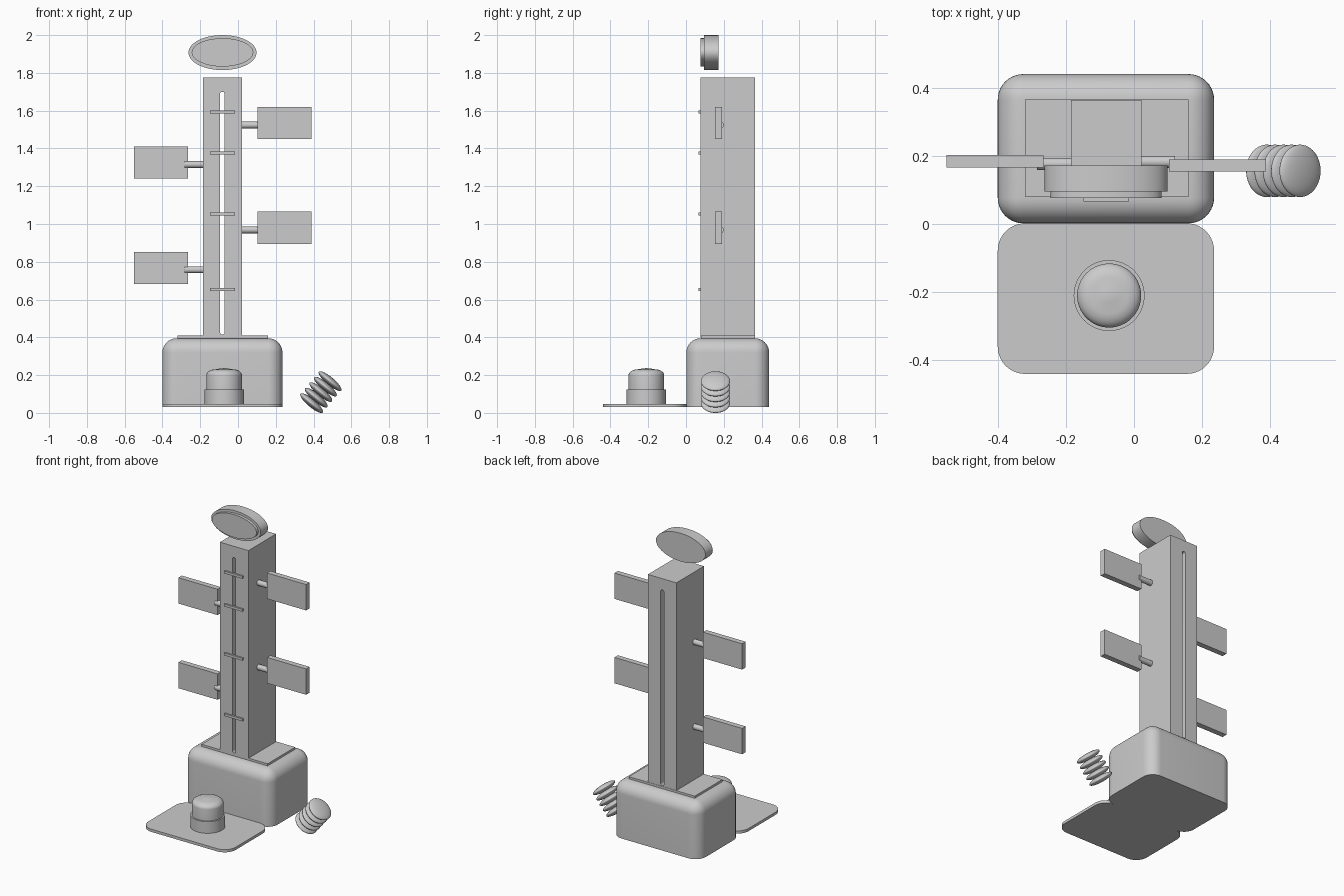
import bpy, bmesh, math
from mathutils import Matrix, Vector

if "Cube" in bpy.data.objects:
    bpy.data.objects.remove(bpy.data.objects["Cube"])


def finish(name, bm, smooth=True):
    bmesh.ops.recalc_face_normals(bm, faces=bm.faces)
    me = bpy.data.meshes.new(name)
    bm.to_mesh(me)
    bm.free()
    ob = bpy.data.objects.new(name, me)
    bpy.context.collection.objects.link(ob)
    if smooth:
        bpy.ops.object.select_all(action='DESELECT')
        ob.select_set(True)
        bpy.context.view_layer.objects.active = ob
        bpy.ops.object.shade_smooth_by_angle(angle=math.radians(35))
    return ob


def box(name, lo, hi, bevel=0, pick=None):
    """Box between two corners; pick(edge) chooses which edges get rounded."""
    lo, hi = Vector(lo), Vector(hi)
    bm = bmesh.new()
    bmesh.ops.create_cube(bm, size=1)
    bmesh.ops.scale(bm, vec=hi - lo, verts=bm.verts)
    bmesh.ops.translate(bm, vec=(lo + hi) / 2, verts=bm.verts)
    if bevel:
        bmesh.ops.bevel(bm, geom=[e for e in bm.edges if pick(e)], offset=bevel,
                        segments=10, profile=0.5, affect='EDGES')
    return finish(name, bm, bevel > 0)


def vertical(e):
    return abs(e.verts[0].co.z - e.verts[1].co.z) > 1e-4


def not_bottom(e):
    return max(v.co.z for v in e.verts) > 0.2


def along_y(e):
    return abs(e.verts[0].co.y - e.verts[1].co.y) > 1e-4


def lathe(name, profile, loc, steps=64):
    """Spin a (radius, height) profile about z."""
    bm = bmesh.new()
    vs = [bm.verts.new((r, 0, z)) for r, z in profile]
    es = [bm.edges.new(p) for p in zip(vs, vs[1:])]
    bmesh.ops.spin(bm, geom=vs + es, cent=(0, 0, 0), axis=(0, 0, 1),
                   angle=math.tau, steps=steps)
    bmesh.ops.remove_doubles(bm, verts=bm.verts, dist=1e-5)
    bmesh.ops.translate(bm, vec=loc, verts=bm.verts)
    return finish(name, bm)


def cylinder(name, center, rot, radii, depth, segs=64):
    """Closed elliptic cylinder, scaled by radii before being turned."""
    bm = bmesh.new()
    bmesh.ops.create_cone(bm, cap_ends=True, segments=segs, radius1=1, radius2=1, depth=depth)
    bmesh.ops.scale(bm, vec=(radii[0], radii[1], 1), verts=bm.verts)
    bmesh.ops.transform(bm, matrix=Matrix.Translation(center) @ rot, verts=bm.verts)
    return finish(name, bm)


# Base block, its top plate and the flat front platform
box("base_block", (-0.40, 0.002, 0.03), (0.235, 0.44, 0.395), 0.075, not_bottom)
box("base_top_plate", (-0.32, 0.079, 0.385), (0.16, 0.366, 0.409))
box("front_platform", (-0.40, -0.44, 0.03), (0.235, 0.002, 0.048), 0.08, vertical)

# Tower with a round-ended slot cut right through
tower = box("tower", (-0.185, 0.077, 0.40), (0.022, 0.364, 1.775))
cutter = box("slot_cutter", (-0.095, 0, 0.415), (-0.071, 0.5, 1.70), 0.0115, along_y)
cutter.hide_render = True
cutter.hide_viewport = True
mod = tower.modifiers.new("slot", 'BOOLEAN')
mod.operation = 'DIFFERENCE'
mod.solver = 'EXACT'
mod.object = cutter

# Cross bars on the tower front
for i, z in enumerate((0.654, 1.053, 1.375, 1.592)):
    box(f"cross_bar_{i + 1}", (-0.148, 0.066, z - 0.008), (-0.015, 0.08, z + 0.008))

# Sign boards on rods, two each side
ROT_X = Matrix.Rotation(math.pi / 2, 4, 'X')
ROT_Y = Matrix.Rotation(math.pi / 2, 4, 'Y')
for i, z in enumerate((0.98, 1.535)):
    box(f"right_board_{i + 1}", (0.103, 0.154, z - 0.085), (0.388, 0.19, z + 0.085))
    cylinder(f"right_rod_{i + 1}", (0.065, 0.182, z - 0.011), ROT_Y, (0.018, 0.018), 0.11, 24)
for i, z in enumerate((0.768, 1.325)):
    box(f"left_board_{i + 1}", (-0.55, 0.166, z - 0.085), (-0.265, 0.202, z + 0.085))
    cylinder(f"left_rod_{i + 1}", (-0.229, 0.176, z - 0.01), ROT_Y, (0.018, 0.018), 0.11, 24)

# Oval head with a raised front face
cylinder("head_oval", (-0.082, 0.134, 1.9075), ROT_X, (0.18, 0.0925), 0.076, 96)
cylinder("head_face", (-0.082, 0.0885, 1.9085), ROT_X, (0.163, 0.075), 0.023, 96)

# Push button: collar and rounded cap
lathe("button_collar", [(0, 0.045), (0.104, 0.045), (0.104, 0.125), (0, 0.125)], (-0.073, -0.21, 0))
cap = [(0, 0.12), (0.094, 0.12), (0.094, 0.2)]
cap += [(0.044 + 0.05 * math.cos(a), 0.2 + 0.031 * math.sin(a))
        for a in (math.pi / 2 * k / 8 for k in range(1, 9))]
cap += [(0.022, 0.235), (0, 0.237)]
lathe("button_cap", cap, (-0.073, -0.21, 0))

# Tilted bellows made of flattened spheres
tilt = Matrix.Rotation(math.radians(40), 4, 'Y')
for i in range(5):
    bm = bmesh.new()
    bmesh.ops.create_uvsphere(bm, u_segments=48, v_segments=24, radius=1)
    bmesh.ops.scale(bm, vec=(0.077, 0.077, 0.021), verts=bm.verts)
    bmesh.ops.translate(bm, vec=(0, 0, (i - 2) * 0.038), verts=bm.verts)
    bmesh.ops.transform(bm, matrix=Matrix.Translation((0.4385, 0.156, 0.11)) @ tilt, verts=bm.verts)
    finish(f"bellows_disc_{i + 1}", bm)
